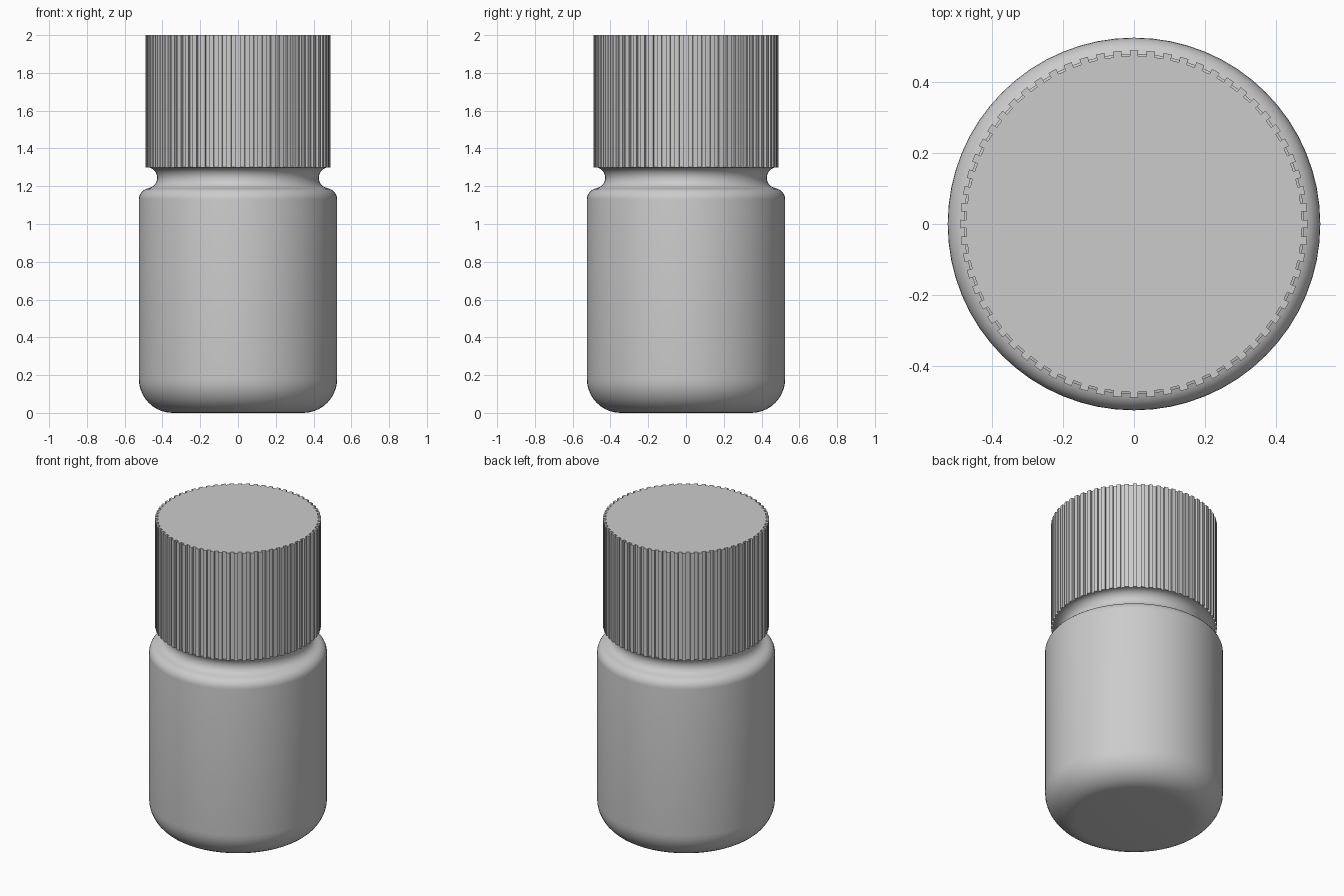
import bpy
import bmesh
from math import sin, cos, pi, radians

cube = bpy.data.objects.get("Cube")
if cube:
    bpy.data.objects.remove(cube, do_unlink=True)

grey = bpy.data.materials.new("light_grey_plastic")
grey.use_nodes = True
colour = (0.6, 0.6, 0.6, 1)
grey.diffuse_color = colour
grey.node_tree.nodes["Principled BSDF"].inputs["Base Color"].default_value = colour


def add_object(name, bm):
    bmesh.ops.recalc_face_normals(bm, faces=bm.faces)
    mesh = bpy.data.meshes.new(name)
    bm.to_mesh(mesh)
    bm.free()
    mesh.materials.append(grey)
    obj = bpy.data.objects.new(name, mesh)
    bpy.context.collection.objects.link(obj)
    return obj


def smooth(obj, angle):
    bpy.ops.object.select_all(action="DESELECT")
    obj.select_set(True)
    bpy.context.view_layer.objects.active = obj
    bpy.ops.object.shade_smooth_by_angle(angle=radians(angle))


def arc(cx, cz, rx, rz, start, end, steps):
    """Points of an elliptical arc in the profile plane, angles in degrees."""
    angles = [radians(start + (end - start) * i / steps) for i in range(steps + 1)]
    return [(cx + rx * cos(a), cz + rz * sin(a)) for a in angles]


def lathe(name, profile, sides):
    """Turn an (r, z) profile about z and close both ends."""
    bm = bmesh.new()
    rings = [[bm.verts.new((r * cos(2 * pi * i / sides), r * sin(2 * pi * i / sides), z))
              for i in range(sides)] for r, z in profile]
    for low, high in zip(rings, rings[1:]):
        for i in range(sides):
            j = (i + 1) % sides
            bm.faces.new((low[i], low[j], high[j], high[i]))
    bm.faces.new(rings[0][::-1])
    bm.faces.new(rings[-1])
    return add_object(name, bm)


# Bottle: rounded base, straight wall, rounded shoulder, grooved neck
profile = arc(0.345, 0.18, 0.18, 0.18, -90, 0, 10)
profile += arc(0.465, 1.13, 0.06, 0.06, 0, 80, 6)
profile += arc(0.48, 1.245, 0.052, 0.055, 258, 90, 12)
profile += [(0.44, 1.31)]
bottle = lathe("bottle", profile, 64)
smooth(bottle, 40)

# Screw cap: a ribbed disc outline pulled upward
teeth, outer, root = 64, 0.489, 0.473
bm = bmesh.new()
outline = []
for i in range(teeth):
    for offset, radius in ((-0.25, root), (-0.25, outer), (0.25, outer), (0.25, root)):
        a = 2 * pi * (i + offset) / teeth
        outline.append(bm.verts.new((radius * cos(a), radius * sin(a), 1.3)))
base = bm.faces.new(outline)
pulled = bmesh.ops.extrude_face_region(bm, geom=[base], use_keep_orig=True)
top = [v for v in pulled["geom"] if isinstance(v, bmesh.types.BMVert)]
bmesh.ops.translate(bm, verts=top, vec=(0, 0, 0.7))
add_object("ribbed_cap", bm)
